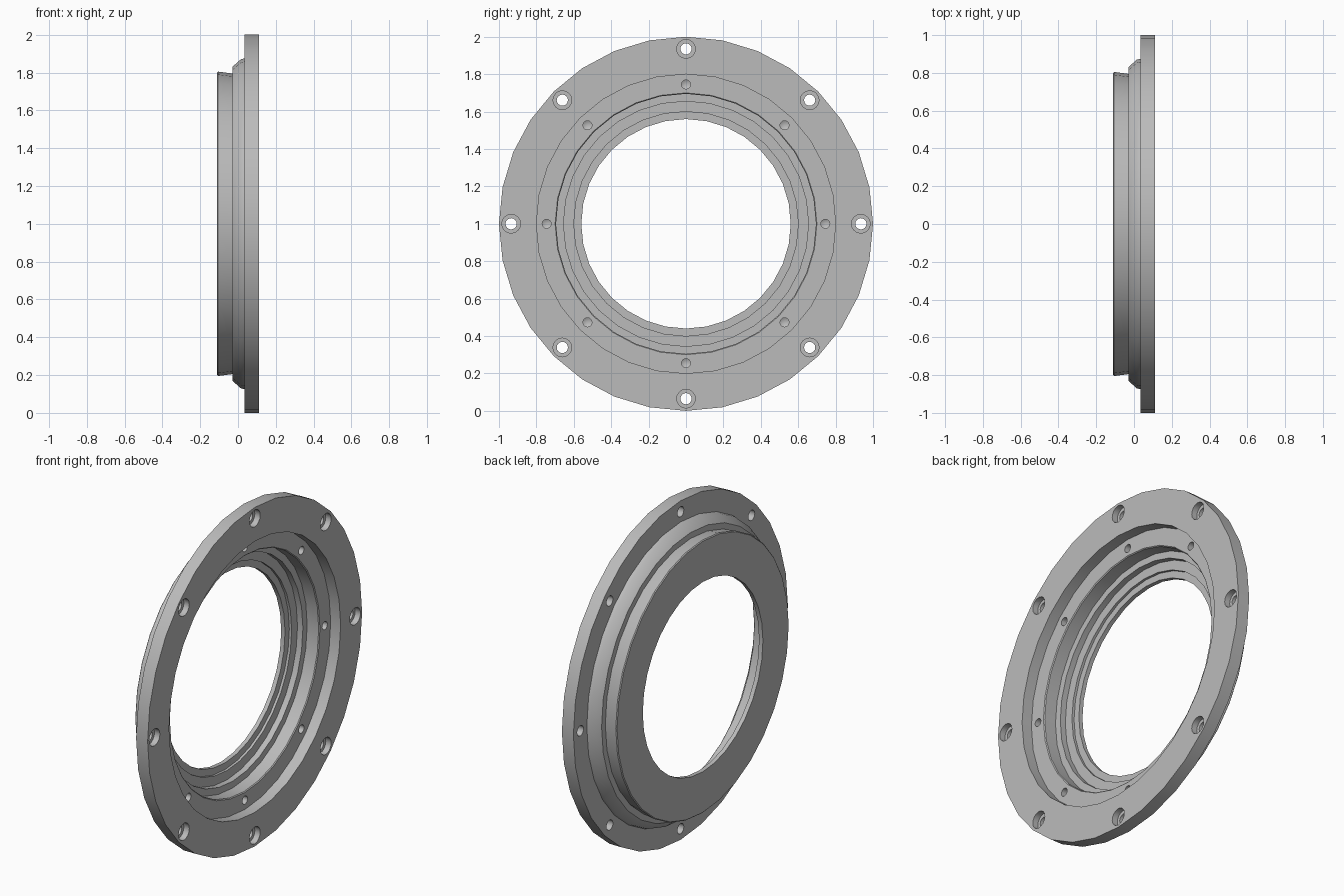
import bpy
import bmesh
from math import cos, sin, pi, radians

cube = bpy.data.objects.get("Cube")
if cube:
    bpy.data.objects.remove(cube, do_unlink=True)

# Single plain metal colour
metal = bpy.data.materials.new("grey metal")
metal.use_nodes = True
GREY = (0.5, 0.5, 0.5, 1)
metal.diffuse_color = GREY
metal.node_tree.nodes["Principled BSDF"].inputs["Base Color"].default_value = GREY


def lathe(bm, profile, sides, y=0.0, z=0.0):
    """Revolve a closed (x, radius) profile about a line parallel to x."""
    rings = []
    for i in range(sides):
        a = 2 * pi * i / sides
        rings.append([bm.verts.new((x, y + r * sin(a), z + r * cos(a)))
                      for x, r in profile])
    n = len(profile)
    for i in range(sides):
        p, q = rings[i], rings[(i + 1) % sides]
        for j in range(n):
            k = (j + 1) % n
            if profile[j][1] == 0 and profile[k][1] == 0:
                continue
            bm.faces.new((p[j], p[k], q[k], q[j]))


def finish(bm, name):
    bmesh.ops.remove_doubles(bm, verts=bm.verts, dist=1e-5)
    bmesh.ops.recalc_face_normals(bm, faces=bm.faces)
    mesh = bpy.data.meshes.new(name)
    bm.to_mesh(mesh)
    bm.free()
    mesh.materials.append(metal)
    obj = bpy.data.objects.new(name, mesh)
    bpy.context.collection.objects.link(obj)
    return obj


CENTRE = 1.0

# Flange, recess and stepped bore in one turned profile
outside = [(0.11, 1.0), (0.035, 1.0), (0.035, 0.875), (0.015, 0.87),
           (-0.03, 0.83), (-0.03, 0.795), (-0.105, 0.805), (-0.11, 0.80)]
inside = [(-0.11, 0.56), (-0.085, 0.56), (-0.085, 0.60), (-0.07, 0.60),
          (-0.07, 0.655), (-0.035, 0.655), (-0.035, 0.695),
          (0.04, 0.695), (0.045, 0.70), (0.045, 0.80), (0.11, 0.80)]
bm = bmesh.new()
lathe(bm, outside + inside, 32, z=CENTRE)
ring = finish(bm, "flanged_ring")

# Counterbored bolt holes through the flange, blind screw holes in the recess
bolt = [(0.2, 0), (0.2, 0.05), (0.075, 0.05), (0.075, 0.03), (-0.02, 0.03), (-0.02, 0)]
screw = [(0.08, 0), (0.08, 0.024), (-0.03, 0.024), (-0.043, 0)]
bm = bmesh.new()
for i in range(8):
    a = i * pi / 4
    for profile, radius in ((bolt, 0.935), (screw, 0.745)):
        lathe(bm, profile, 16, radius * sin(a), CENTRE + radius * cos(a))
cutter = finish(bm, "hole_cutter")
cutter.hide_render = True

cut = ring.modifiers.new("holes", "BOOLEAN")
cut.operation = "DIFFERENCE"
cut.solver = "EXACT"
cut.object = cutter

bpy.ops.object.select_all(action="DESELECT")
ring.select_set(True)
bpy.context.view_layer.objects.active = ring
bpy.ops.object.modifier_apply(modifier=cut.name)
bpy.data.objects.remove(cutter, do_unlink=True)
bpy.ops.object.shade_smooth_by_angle(angle=radians(30))
